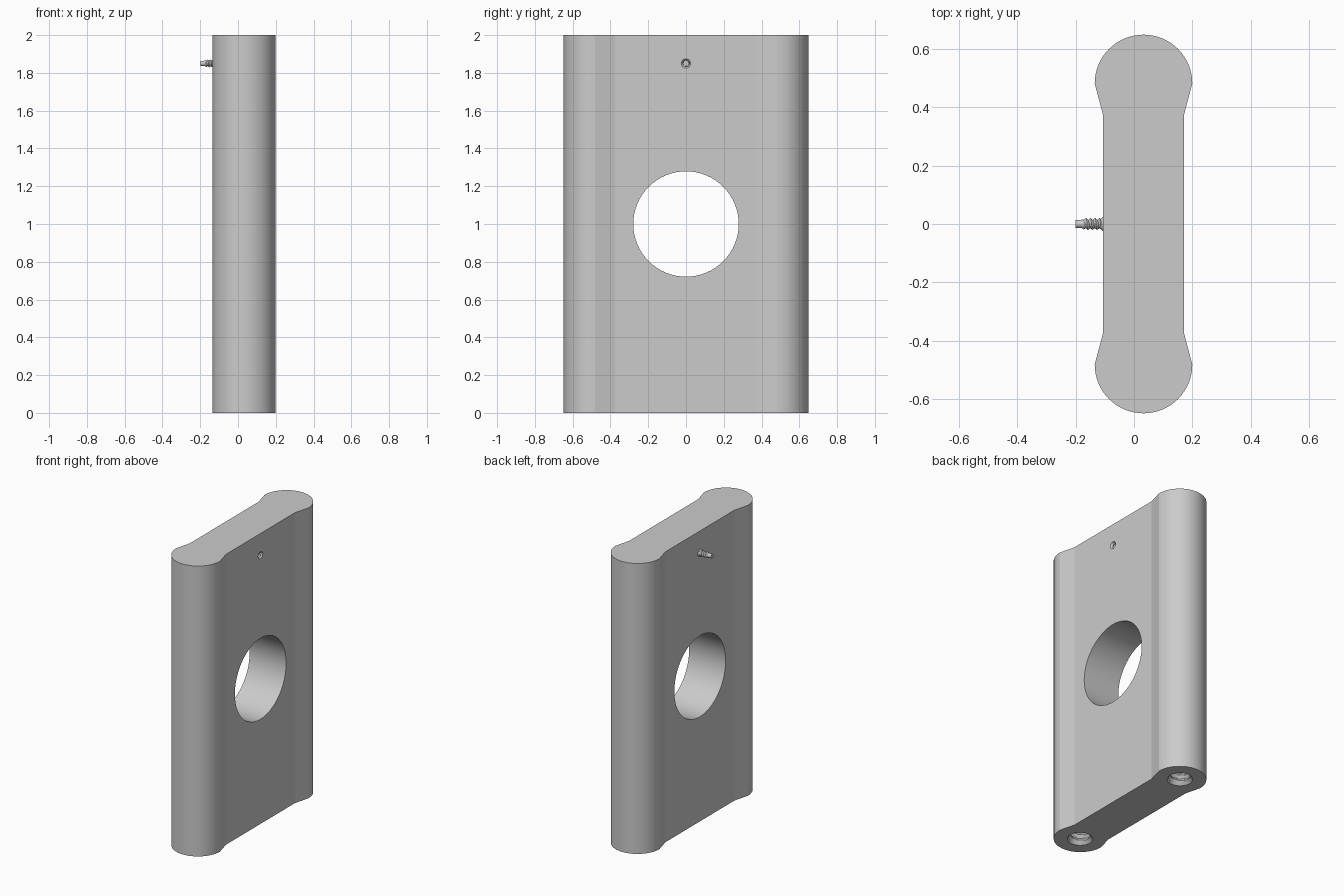
import bpy
import bmesh
from math import pi, tau, sin, cos, radians, floor

default = bpy.data.objects.get("Cube")
if default:
    bpy.data.objects.remove(default, do_unlink=True)

MID_X = 0.0325      # centre plane of the slab
HALF = 0.139        # half thickness of the web
RIM_Y, RIM_R = 0.481, 0.167

metal = bpy.data.materials.new("plain grey")
grey = (0.6, 0.6, 0.6, 1)
metal.diffuse_color = grey
metal.use_nodes = True
metal.node_tree.nodes["Principled BSDF"].inputs["Base Color"].default_value = grey


def finish(name, bm, location=(0, 0, 0), rotation=(0, 0, 0)):
    bmesh.ops.recalc_face_normals(bm, faces=bm.faces)
    mesh = bpy.data.meshes.new(name)
    bm.to_mesh(mesh)
    bm.free()
    obj = bpy.data.objects.new(name, mesh)
    obj.location, obj.rotation_euler = location, rotation
    mesh.materials.append(metal)
    bpy.context.collection.objects.link(obj)
    return obj


def activate(obj):
    bpy.ops.object.select_all(action="DESELECT")
    obj.select_set(True)
    bpy.context.view_layer.objects.active = obj


def threaded_rod(name, core, crest, pitch, thread_end, length, mouth,
                 location, rotation=(0, 0, 0), sides=24, per_turn=8):
    """Helical thread along local z, flared at z = 0, plain beyond thread_end."""
    bm = bmesh.new()
    step = pitch / per_turn
    heights = [-pitch] + [i * step for i in range(int(length / step))] + [length]
    rings = []
    for z in heights:
        ring = []
        for s in range(sides):
            phase = z / pitch - s / sides
            tooth = 1 - abs(2 * (phase - floor(phase)) - 1)
            fade = min(1, max(0, (thread_end - z) / pitch))
            r = max(core + (crest - core) * tooth * fade, mouth - max(z, 0))
            a = tau * s / sides
            ring.append(bm.verts.new((r * cos(a), r * sin(a), z)))
        rings.append(ring)
    for low, high in zip(rings, rings[1:]):
        for s in range(sides):
            t = (s + 1) % sides
            bm.faces.new((low[s], low[t], high[t]))
            bm.faces.new((low[s], high[t], high[s]))
    bm.faces.new(rings[0][::-1])
    bm.faces.new(rings[-1])
    return finish(name, bm, location, rotation)


# Slab: two rounded rims joined by a thinner web
def slab():
    bm = bmesh.new()
    arc = 32
    half = [(HALF, 0.375)]
    half += [(RIM_R * cos(pi * i / arc), RIM_Y + RIM_R * sin(pi * i / arc))
             for i in range(arc + 1)]
    half += [(-HALF, 0.375)]
    outline = half + [(-x, -y) for x, y in half]
    face = bm.faces.new([bm.verts.new((MID_X + x, y, 0)) for x, y in outline])
    solid = bmesh.ops.extrude_face_region(bm, geom=[face])
    verts = [v for v in solid["geom"] if isinstance(v, bmesh.types.BMVert)]
    bmesh.ops.translate(bm, verts=verts, vec=(0, 0, 2))
    return finish("slab", bm)


body = slab()
inward = (0, -pi / 2, 0)     # local z turned towards -x

# Cutters: big round window, threaded sockets in the base, screw socket
bm = bmesh.new()
bmesh.ops.create_cone(bm, cap_ends=True, segments=64, radius1=0.279, radius2=0.279, depth=1)
cutters = [finish("window_cutter", bm, (MID_X, 0, 1), inward)]
for side in (-1, 1):
    cutters.append(threaded_rod("base_socket_cutter", 0.058, 0.073, 0.04, 0.26, 0.3, 0.08,
                                (MID_X, side * 0.485, 0), sides=32))
cutters.append(threaded_rod("screw_socket_cutter", 0.015, 0.021, 0.0155, 0.08, 0.1, 0.025,
                            (MID_X + HALF, 0, 1.85), inward))

activate(body)
for cutter in cutters:
    cutter.hide_render = True
    mod = body.modifiers.new("cut", "BOOLEAN")
    mod.operation, mod.solver, mod.object = "DIFFERENCE", "EXACT", cutter
    bpy.ops.object.modifier_apply(modifier=mod.name)
for cutter in cutters:
    bpy.data.objects.remove(cutter, do_unlink=True)
bpy.ops.object.shade_smooth_by_angle(angle=radians(10))

# Screw standing out of the right face
screw = threaded_rod("screw", 0.014, 0.021, 0.0155, 0.075, 0.093, 0.025,
                     (MID_X - HALF, 0, 1.85), inward)
activate(screw)
bpy.ops.object.shade_smooth_by_angle(angle=radians(35))
